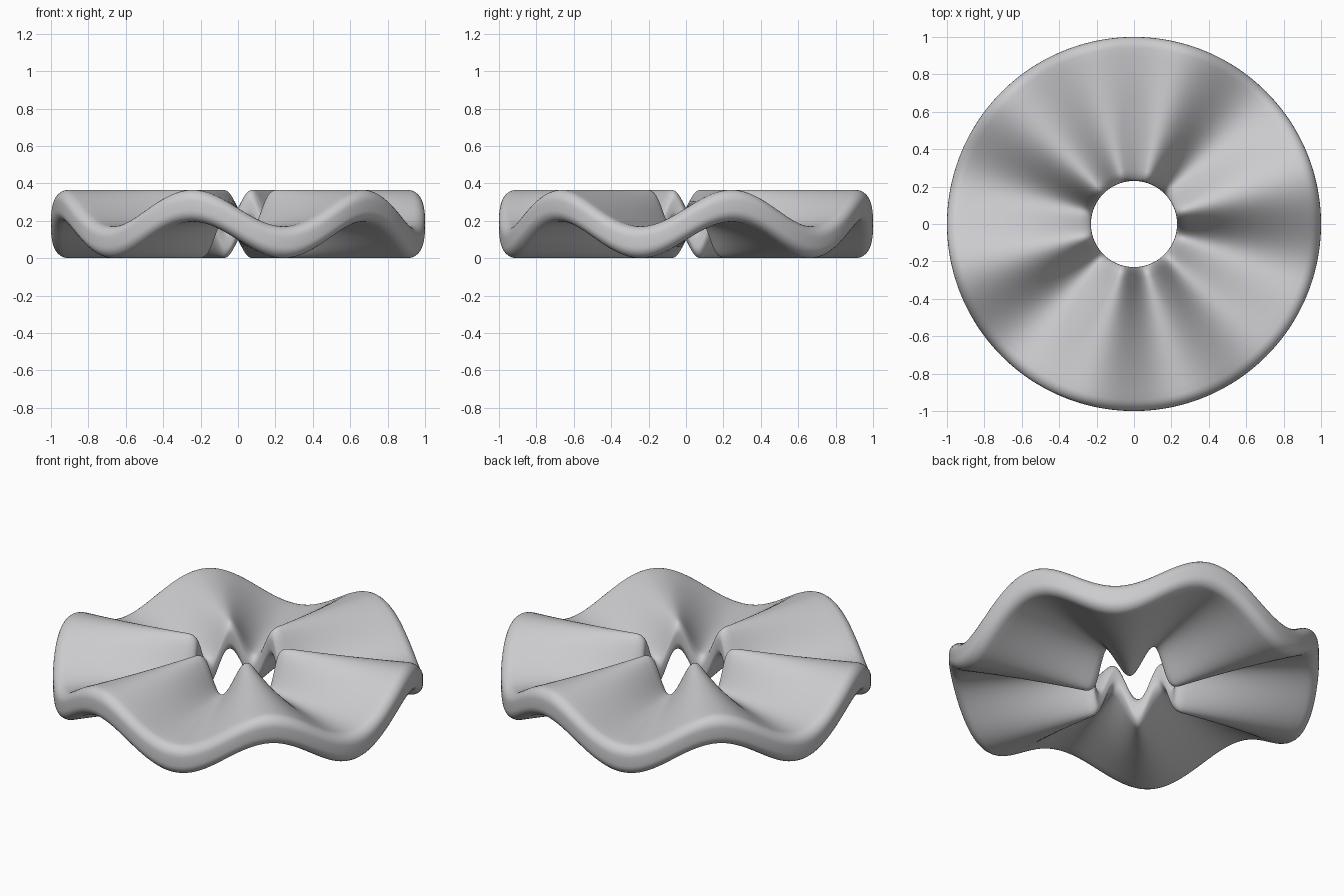
import bpy
import bmesh
from math import sin, cos, pi, atan2, radians
from mathutils import Vector

cube = bpy.data.objects.get("Cube")
if cube:
    bpy.data.objects.remove(cube, do_unlink=True)

INNER, OUTER = 0.23, 1.0
THICK, ROUND = 0.17, 0.06
WAVES, AMP = 6, 0.0975
SEGMENTS, RADIAL, ARC = 240, 14, 6

# Plain grey material
grey = bpy.data.materials.new("light_grey")
grey.use_nodes = True
colour = (0.6, 0.6, 0.62, 1)
grey.diffuse_color = colour
grey.node_tree.nodes["Principled BSDF"].inputs["Base Color"].default_value = colour


def rounded_profile():
    """Rounded cross-section of the ring, as (radius, height) points."""
    h = THICK / 2 - ROUND
    a, b = INNER + ROUND, OUTER - ROUND
    corners = [(b, -h, -pi / 2), (b, h, 0), (a, h, pi / 2), (a, -h, pi)]
    pts = []
    for x, z, start in corners:
        for i in range(ARC + 1):
            t = start + i / ARC * pi / 2
            pts.append((x + ROUND * cos(t), z + ROUND * sin(t)))
        if z > 0 and x == b:      # across the top
            pts += [(b + (a - b) * i / RADIAL, THICK / 2) for i in range(1, RADIAL)]
        elif z < 0 and x == a:    # back across the underside
            pts += [(a + (b - a) * i / RADIAL, -THICK / 2) for i in range(1, RADIAL)]
    return pts


# Flat ring: revolve the cross-section
bm = bmesh.new()
verts = [bm.verts.new((r, 0, z)) for r, z in rounded_profile()]
edges = [bm.edges.new((v, verts[(i + 1) % len(verts)])) for i, v in enumerate(verts)]
bmesh.ops.spin(bm, geom=verts + edges, cent=(0, 0, 0), axis=(0, 0, 1),
               angle=2 * pi, steps=SEGMENTS, use_merge=True)
bmesh.ops.remove_doubles(bm, verts=bm.verts, dist=0.0001)

# Ripple: raise and lower the ring around its circumference
for v in bm.verts:
    v.co.z += AMP * sin(WAVES * atan2(v.co.y, v.co.x)) + AMP + THICK / 2
bmesh.ops.recalc_face_normals(bm, faces=bm.faces)

mesh = bpy.data.meshes.new("wavy_ring")
bm.to_mesh(mesh)
bm.free()
mesh.materials.append(grey)
ring = bpy.data.objects.new("wavy_ring", mesh)
bpy.context.collection.objects.link(ring)
bpy.context.view_layer.objects.active = ring
ring.select_set(True)
bpy.ops.object.shade_smooth_by_angle(angle=radians(40))
